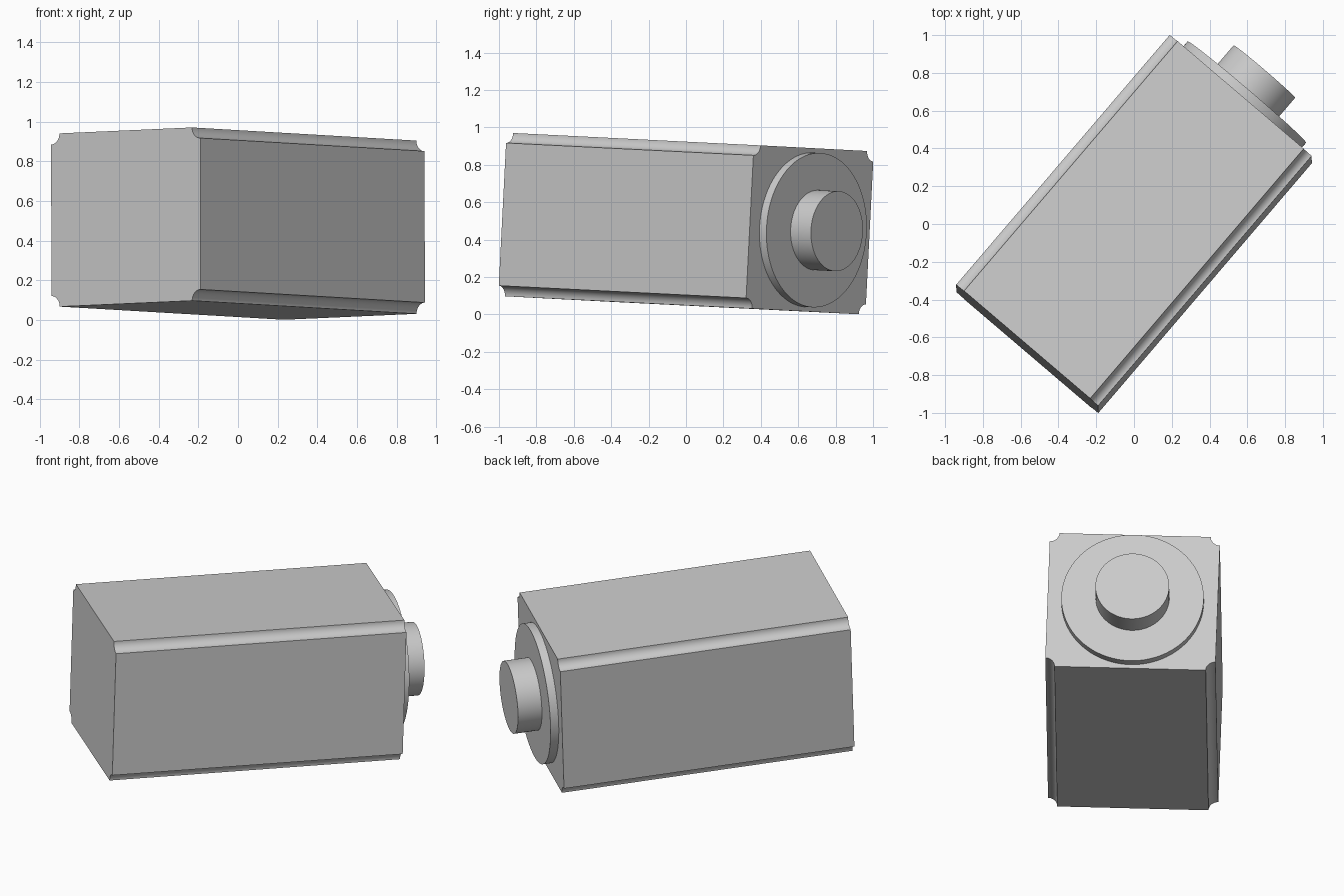
import bpy
import bmesh
from math import sin, cos, pi, radians
from mathutils import Vector, Matrix

if "Cube" in bpy.data.objects:
    bpy.data.objects.remove(bpy.data.objects["Cube"], do_unlink=True)

# One plain grey for the whole model
grey = bpy.data.materials.new("plain_grey")
grey.use_nodes = True
colour = (0.6, 0.6, 0.6, 1)
grey.diffuse_color = colour
grey.node_tree.nodes["Principled BSDF"].inputs["Base Color"].default_value = colour

# Tilted frame: shaft direction is local y, width is local x
along = Vector((0.649, 0.759, -0.038)).normalized()
across = Vector((0.7595, -0.649, 0.034))
across = (across - along * across.dot(along)).normalized()
up = across.cross(along)
frame = Matrix((across, along, up)).transposed().to_4x4()
frame = Matrix.Translation((0, 0, 0.4855)) @ frame

WIDTH, HEIGHT, LENGTH, NOTCH = 0.988, 0.874, 1.741, 0.055


def circle(radius, count=96):
    return [(radius * cos(2 * pi * i / count), radius * sin(2 * pi * i / count))
            for i in range(count)]


def notched_rectangle(steps=10):
    # Rectangle whose corners are hollowed by quarter circles
    points = []
    for corner, (sx, sz) in enumerate([(1, 1), (-1, 1), (-1, -1), (1, -1)]):
        start = 1.5 * pi + corner * pi / 2
        for i in range(steps + 1):
            angle = start - i * pi / 2 / steps
            points.append((sx * WIDTH / 2 + NOTCH * cos(angle),
                           sz * HEIGHT / 2 + NOTCH * sin(angle)))
    return points


def prism(name, profile, y_start, y_end):
    # Extrude an outline along the shaft direction
    bm = bmesh.new()
    face = bm.faces.new([bm.verts.new((x, y_start, z)) for x, z in profile])
    grown = bmesh.ops.extrude_face_region(bm, geom=[face], use_keep_orig=True)
    moved = [v for v in grown["geom"] if isinstance(v, bmesh.types.BMVert)]
    bmesh.ops.translate(bm, verts=moved, vec=(0, y_end - y_start, 0))
    bmesh.ops.recalc_face_normals(bm, faces=bm.faces[:])
    mesh = bpy.data.meshes.new(name)
    bm.to_mesh(mesh)
    bm.free()
    mesh.materials.append(grey)
    obj = bpy.data.objects.new(name, mesh)
    bpy.context.collection.objects.link(obj)
    obj.matrix_world = frame
    bpy.ops.object.select_all(action='DESELECT')
    obj.select_set(True)
    bpy.context.view_layer.objects.active = obj
    bpy.ops.object.shade_smooth_by_angle(angle=radians(30))
    return obj


# Long body, raised round flange and short shaft on the back end
end = LENGTH / 2
prism("body", notched_rectangle(), -end, end)
prism("flange", circle(0.413), end - 0.02, end + 0.049)
prism("shaft", circle(0.214), end, end + 0.192)
